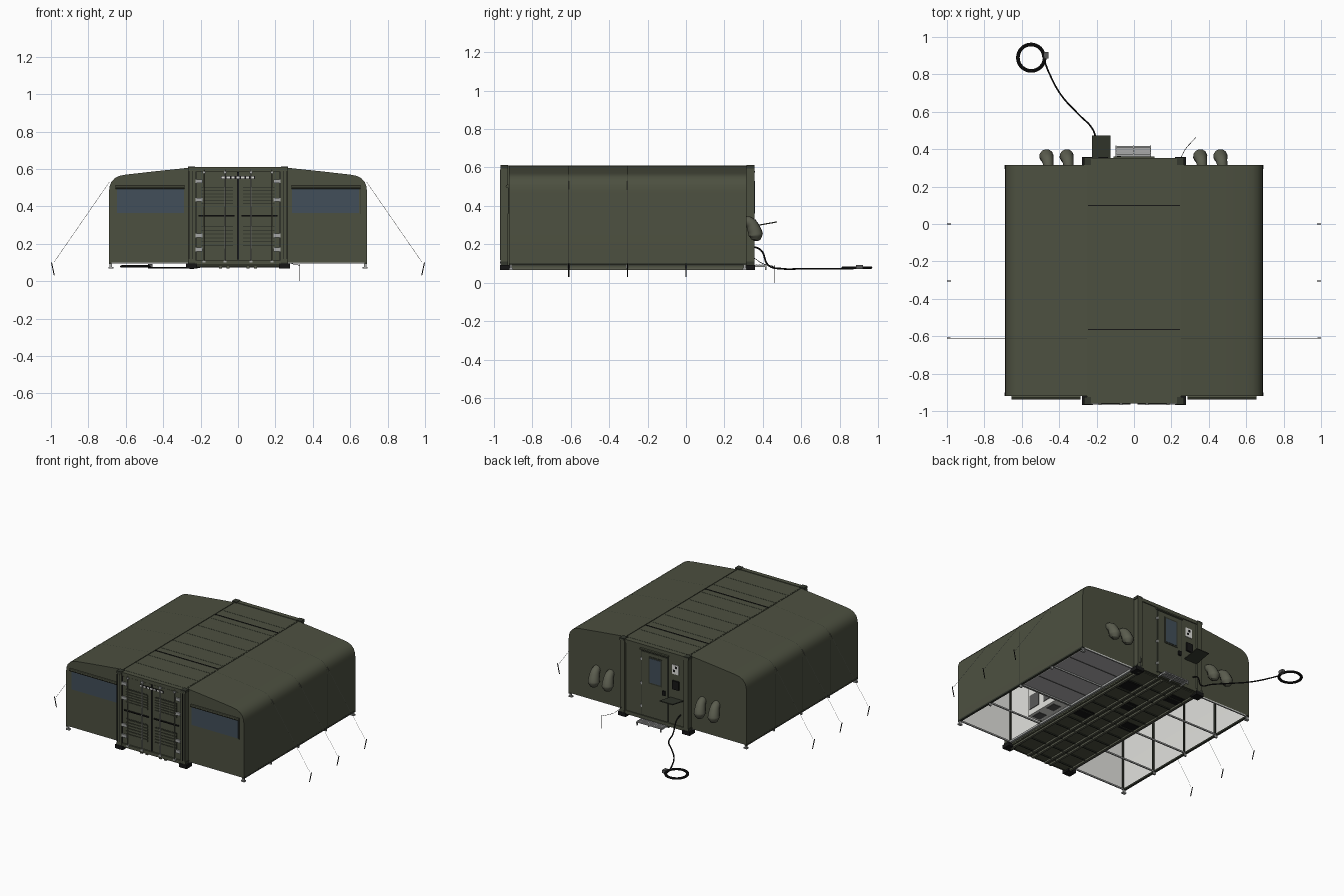
import bpy, bmesh, math
from mathutils import Vector

if "Cube" in bpy.data.objects:
    bpy.data.objects.remove(bpy.data.objects["Cube"])


def material(name, *rgb):
    m = bpy.data.materials.new(name)
    m.use_nodes = True
    m.diffuse_color = (*rgb, 1)
    bsdf = m.node_tree.nodes["Principled BSDF"]
    bsdf.inputs["Base Color"].default_value = (*rgb, 1)
    bsdf.inputs["Roughness"].default_value = 0.8
    return m


OLIVE = material("olive", .073, .08, .051)
CANVAS = material("pale olive", .105, .11, .078)
DARK = material("dark olive", .035, .04, .028)
BLACK = material("black", .008, .008, .008)
GLASS = material("window blue", .054, .078, .1)
LINER = material("liner light grey", .76, .76, .73)
FLOOR = material("floor grey", .45, .44, .45)
STEEL = material("steel grey", .38, .39, .38)
SLATE = material("dark grey", .1, .1, .1)


def finish(name, bm, mat):
    me = bpy.data.meshes.new(name)
    bm.to_mesh(me)
    bm.free()
    me.materials.append(mat)
    ob = bpy.data.objects.new(name, me)
    bpy.context.collection.objects.link(ob)
    return ob


def boxes(name, mat, spans):
    """One object from boxes given as (x0, x1, y0, y1, z0, z1)."""
    bm = bmesh.new()
    for x0, x1, y0, y1, z0, z1 in spans:
        vs = bmesh.ops.create_cube(bm, size=1)["verts"]
        for v in vs:
            v.co = Vector(((x0 + x1) / 2 + v.co.x * abs(x1 - x0),
                           (y0 + y1) / 2 + v.co.y * abs(y1 - y0),
                           (z0 + z1) / 2 + v.co.z * abs(z1 - z0)))
    return finish(name, bm, mat)


def tube(name, mat, pts, r, smooth=False, radii=None, res=2):
    cu = bpy.data.curves.new(name, "CURVE")
    cu.dimensions = "3D"
    cu.bevel_depth, cu.bevel_resolution, cu.use_fill_caps = r, res, True
    cu.resolution_u = 6
    sp = cu.splines.new("BEZIER" if smooth else "POLY")
    points = sp.bezier_points if smooth else sp.points
    points.add(len(pts) - 1)
    for i, (p, q) in enumerate(zip(points, pts)):
        if smooth:
            p.co = q
            p.handle_left_type = p.handle_right_type = "AUTO"
        else:
            p.co = (*q, 1)
        p.radius = radii[i] if radii else 1
    cu.materials.append(mat)
    ob = bpy.data.objects.new(name, cu)
    bpy.context.collection.objects.link(ob)
    return ob


# Wing cross-section from the container edge, over the eave, down the wall
PROFILE = [(.25, .608), (.45, .587), (.6, .57), (.635, .563), (.66, .55),
           (.678, .53), (.687, .505), (.69, .475), (.69, .1)]
Y0, Y1 = -.92, .315


def arch(name, mat, s, y0, y1, d=0, caps=False, inner=False):
    pts = [(x + (d if x > .6 else 0), z + (d if z > .2 else 0)) for x, z in PROFILE]
    if inner:
        pts = [(.254, .1)] + [(max(x, .254), z) for x, z in pts]
    bm = bmesh.new()
    rows = [[bm.verts.new((s * x, y, z)) for x, z in pts] for y in (y0, y1)]
    for i in range(len(pts) - 1):
        bm.faces.new((rows[0][i], rows[0][i + 1], rows[1][i + 1], rows[1][i]))
    if caps:
        for row in rows:
            ends = row if inner else row + [bm.verts.new((s * .25, row[0].co.y, .1))]
            bm.faces.new(ends)
    bmesh.ops.recalc_face_normals(bm, faces=bm.faces)
    # Face normals must point away from the wing's middle, or into it for the liner
    mid = Vector((s * .45, (y0 + y1) / 2, .3))
    for f in bm.faces:
        if ((f.calc_center_median() - mid).dot(f.normal) > 0) == inner:
            f.normal_flip()
    return finish(name, bm, mat)


POSTS = [Y0 + .01, -.61, -.305, 0, Y1 - .01]
for s, side in ((1, "left"), (-1, "right")):
    # Fabric wing, liner and roof seams
    arch(side + "_wing_shell", OLIVE, s, Y0, Y1, caps=True)
    arch(side + "_wing_liner", LINER, s, Y0 + .006, Y1 - .006, -.006, True, True)
    for y in POSTS[1:4]:
        arch(side + "_roof_seam", DARK, s, y - .001, y + .001, .002)
    # Bottom rails, inside frame and feet
    boxes(side + "_wing_skirt_rail", DARK, [(s * .676, s * .6905, Y0, Y1, .092, .104)])
    boxes(side + "_wing_posts", DARK,
          [(s * .666, s * .676, y - .005, y + .005, .1, .53) for y in POSTS] +
          [(s * .256, s * .266, y - .005, y + .005, .1, .58) for y in POSTS])
    boxes(side + "_wing_floor_bars", STEEL,
          [(s * .255, s * .676, y - .004, y + .004, .094, .104) for y in POSTS] +
          [(s * .256, s * .27, Y0, Y1, .09, .104)])
    boxes(side + "_wing_feet", STEEL,
          [(s * .674, s * .688, y - .006, y + .006, .075, .095) for y in POSTS] +
          [(s * .666, s * .692, y - .01, y + .01, .068, .076) for y in (POSTS[0], POSTS[-1])])
    # Front window with rolled blind
    boxes(side + "_window", GLASS, [(s * .288, s * .647, Y0 - .004, Y0, .365, .492)])
    tube(side + "_window_blind", OLIVE, [(s * .285, Y0 - .008, .502), (s * .655, Y0 - .008, .502)], .01)
    # Guy ropes and stakes
    for y in POSTS[1:4]:
        tube(side + "_guy_rope", STEEL, [(s * .688, y, .53), (s * .985, y, .1)], .0009, res=0)
        tube(side + "_stake", BLACK, [(s * .997, y, .1), (s * .982, y, .03)], .003, res=1)
    # Drooping air sleeves on the rear wall
    for x in (.357, .465):
        tube(side + "_air_sleeve", CANVAS,
             [(s * x + .008, Y1 - .01, .325), (s * x + .004, .336, .31), (s * x, .353, .28),
              (s * x - .003, .362, .25), (s * x - .005, .362, .225), (s * x - .005, .361, .218)],
             .035, True, (.75, .85, 1, 1.1, .7, .25), 4)
boxes("window_blind_cord", DARK, [(.651, .656, Y0 - .005, Y0, .36, .5)])

# Floor under one wing and equipment beside the container
boxes("wing_floor", FLOOR, [(.262, .68, -.32, Y1 - .01, .104, .116)])
boxes("floor_ribs", SLATE, [(.27, .67, y, y + .004, .101, .104) for y in (-.16, .15)])
boxes("floor_edge", LINER, [(.27, .676, -.324, -.314, .1, .117), (.662, .676, -.32, Y1 - .01, .1, .105)])
boxes("air_unit", LINER, [(.255, .36, -.62, -.34, .12, .4)])
boxes("air_unit_vents", SLATE, [(.36, .364, y, y + .09, .16, .26) for y in (-.6, -.46)] +
      [(.28, .34, y, y + .07, .117, .12) for y in (-.6, -.46)])

# Container body and frame
boxes("container_body", OLIVE, [(-.25, .25, -.95, .342, .085, .606)])
ends = ((-.965, -.925), (.315, .356))
boxes("corner_posts", OLIVE, [(s * .228, s * .264, a, b, .1, .605)
                              for s in (1, -1) for a, b in ends])
boxes("post_seams", BLACK, [(s * x, s * (x + .004), -.967, -.965, .118, .59)
                            for s in (1, -1) for x in (.243, .26)])
boxes("end_beams", OLIVE, [(-.24, .24, a, b, z, z + .024)
                           for a, b in ((-.96, -.93), (.32, .352)) for z in (.088, .586)])
boxes("corner_castings", DARK, [(s * .23, s * .268, a, b, z, z + .018)
                                for s in (1, -1) for a, b in ends for z in (.094, .595)])
boxes("corner_feet", BLACK, [(s * .218, s * .278, y - .03, y + .03, .068, .094)
                             for s in (1, -1) for y in (-.937, .328)])
boxes("roof_seams", BLACK, [(-.245, .245, y, y + .006, .606, .61) for y in (-.568, .095)])
boxes("roof_edges", OLIVE, [(s * .247, s * .25, -.93, .32, .604, .61) for s in (1, -1)])
boxes("roof_panels", OLIVE, [(-.24, .24, -.92 + i * .137, -.788 + i * .137, .606, .6072) for i in range(9)])

# Underside rails and cross members
boxes("underside", OLIVE, [(-.248, .248, -.94, .335, .08, .085)])
boxes("underside_rails", CANVAS, [(s * x, s * (x + .016), -.94, .335, .068, .08)
                                  for s in (1, -1) for x in (.045, .085, .225)])
boxes("cross_members", DARK, [(-.225, .225, y, y + .008, .074, .08)
                              for y in [-.88 + .12 * i for i in range(10)]])
boxes("underside_pads", BLACK, [(x, x + .1, y, y + .09, .076, .081)
                                for x, y in ((-.22, -.3), (.11, -.35), (-.04, -.1), (.11, .1), (-.22, .15))])

# Front double doors
F = -.95
for s, side in ((1, "left"), (-1, "right")):
    boxes(side + "_front_door", OLIVE, [(s * .004, s * .222, F - .006, F, .115, .583)])
    for z0, z1 in ((.175, .295), (.4, .505)):
        n = 6
        step = (z1 - z0) / n
        boxes(side + "_vent_recess", DARK, [(s * .028, s * .195, F - .008, F, z0, z1)])
        boxes(side + "_vent_slats", OLIVE,
              [(s * .028, s * .195, F - .012, F, z0 + i * step, z0 + (i + .7) * step) for i in range(n)])
    for x in (.07, .182):
        tube(side + "_lock_rod", STEEL if x < .1 else CANVAS,
             [(s * x, F - .013, .1), (s * x, F - .013, .595)], .003, res=1)
        boxes(side + "_lock_keepers", STEEL, [(s * (x - .008), s * (x + .008), F - .017, F, z, z + .012)
                                              for z in (.1, .575)])
    boxes(side + "_door_hinges", STEEL, [(s * .19, s * .228, F - .016, F, z, z + .02)
                                         for z in (.16, .235, .425, .525)])
    boxes(side + "_door_handle", BLACK, [(s * .02, s * .21, F - .015, F - .006, .347, .354)])
    boxes(side + "_seal", BLACK, [(s * .222, s * .228, F - .008, F, .112, .586)])
boxes("door_center_seal", BLACK, [(-.005, .005, F - .009, F, .115, .583)])
boxes("upper_catch_strip", BLACK, [(-.09, .09, F - .009, F, .546, .562)])
boxes("upper_catches", LINER, [(x, x + .017, F - .011, F, .549, .559)
                               for x in [-.087 + .026 * i for i in range(7)]])

# Rear door, panels and shelf
R = .342
boxes("rear_panel", OLIVE, [(-.225, .225, R, R + .004, .11, .59)])
boxes("rear_door_seal", DARK, [(-.105, .105, R, R + .007, .115, .57)])
boxes("rear_door", OLIVE, [(-.098, .098, R, R + .011, .12, .563)])
boxes("rear_window_frame", DARK, [(-.062, .042, R, R + .014, .35, .54)])
boxes("rear_window", GLASS, [(-.053, .033, R, R + .016, .36, .53)])
boxes("rear_door_hinges", STEEL, [(.094, .106, R, R + .014, z, z + .018) for z in (.17, .33, .5)])
boxes("rear_door_handle", BLACK, [(-.09, -.07, R, R + .022, .3, .33)])
boxes("notice_plate", LINER, [(-.187, -.135, R, R + .008, .465, .53)])
boxes("notice_marks", BLACK, [(-.175, -.16, R, R + .009, .505, .52), (-.16, -.145, R, R + .009, .48, .495)])
boxes("socket_panel", BLACK, [(-.19, -.14, R, R + .015, .36, .42)])
boxes("rain_gutter", OLIVE, [(-.11, .11, R, R + .018, .573, .582)])
shelf = boxes("rear_shelf", DARK, [(-.225, -.125, 0, .125, -.003, .003)])
shelf.location = (0, .35, .295)
shelf.rotation_euler.x = math.radians(10)

# Entry step
boxes("step_grating", STEEL, [(-.1, .092, y, y + .011, .088, .096) for y in (.362, .377, .392, .407)] +
      [(x, x + .006, .345, .42, .082, .09) for x in (-.1, -.005, .086)])
boxes("step_legs", STEEL, [(x, x + .007, .412, .419, .068, .09) for x in (-.1, .085)])

# Ground rod and wire
tube("ground_rod", SLATE, [(.33, .462, 0), (.33, .462, .092)], .002, res=1)
tube("ground_wire", BLACK, [(.25, .352, .13), (.275, .4, .1), (.33, .462, .085)], .0015, True, res=0)

# Power cable with flat coil
tube("power_cable", BLACK, [(-.2, .345, .19), (-.2, .39, .17), (-.2, .43, .09), (-.22, .505, .073),
                            (-.3, .59, .073), (-.39, .69, .073), (-.455, .81, .073), (-.478, .87, .073)],
     .0045, True)
turns = [(-.55 + r * math.cos(a), .89 + r * math.sin(a), .079)
         for a, r in [(math.tau * i / 32, .066 + .0001 * i) for i in range(97)]]
tube("cable_coil", BLACK, turns, .0065)
boxes("cable_plug", SLATE, [(-.48, -.458, .885, .92, .072, .093)])

# Turn tubes into meshes and smooth the curved parts
for ob in bpy.data.objects:
    ob.select_set(ob.type == "CURVE")
bpy.context.view_layer.objects.active = bpy.data.objects["cable_coil"]
bpy.ops.object.convert(target="MESH")
for ob in bpy.data.objects:
    ob.select_set(ob.type == "MESH")
bpy.ops.object.shade_smooth_by_angle(angle=math.radians(35))
